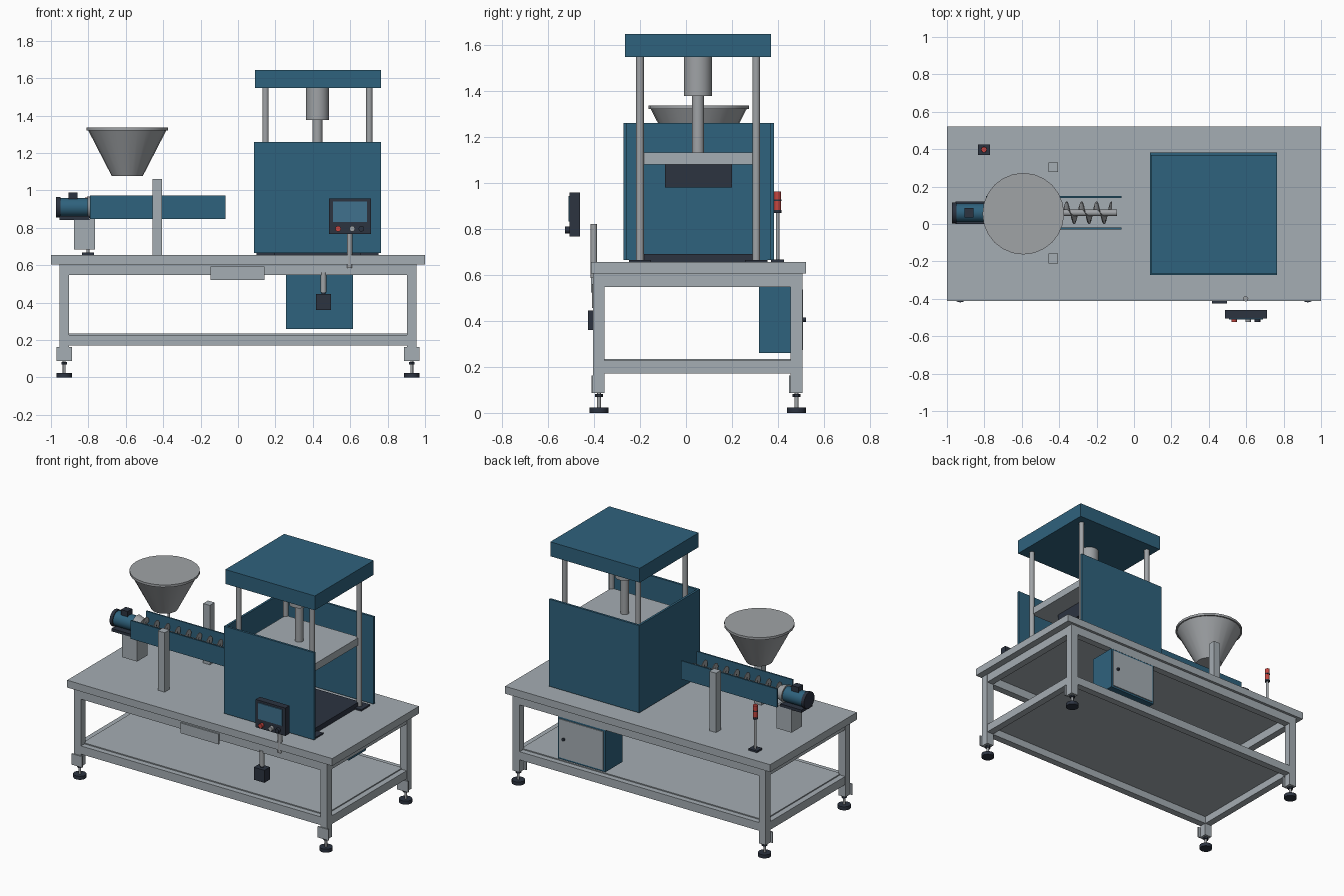
import bpy, bmesh, math
from mathutils import Vector


def material(name, rgb):
    m = bpy.data.materials.new(name)
    m.diffuse_color = (*rgb, 1)
    return m


BLUE = material("machine_blue", (0.028, 0.122, 0.205))
GREY = material("frame_grey", (0.376, 0.418, 0.451))
DARK = material("dark_plastic", (0.025, 0.033, 0.051))
STEEL = material("bare_steel", (0.35, 0.366, 0.381))
RED = material("signal_red", (0.55, 0.06, 0.05))
SCREEN = material("screen_blue", (0.05, 0.165, 0.27))


def finish(bm, name, mat, smooth=False):
    bmesh.ops.recalc_face_normals(bm, faces=bm.faces)
    me = bpy.data.meshes.new(name)
    bm.to_mesh(me)
    bm.free()
    me.materials.append(mat)
    ob = bpy.data.objects.new(name, me)
    bpy.context.collection.objects.link(ob)
    if smooth:
        bpy.ops.object.select_all(action='DESELECT')
        ob.select_set(True)
        bpy.context.view_layer.objects.active = ob
        bpy.ops.object.shade_smooth_by_angle(angle=math.radians(35))
    return ob


def box(name, mat, x0, x1, y0, y1, z0, z1):
    bm = bmesh.new()
    bmesh.ops.create_cube(bm, size=1)
    for v in bm.verts:
        v.co = ((x0 + x1) / 2 + v.co.x * (x1 - x0),
                (y0 + y1) / 2 + v.co.y * (y1 - y0),
                (z0 + z1) / 2 + v.co.z * (z1 - z0))
    return finish(bm, name, mat)


def rod(name, mat, a, b, r, r2=None, sides=24):
    """Cylinder or cone from point a to point b."""
    a, b = Vector(a), Vector(b)
    bm = bmesh.new()
    bmesh.ops.create_cone(bm, cap_ends=True, segments=sides, radius1=r,
                          radius2=r if r2 is None else r2, depth=(b - a).length)
    q = (b - a).to_track_quat('Z', 'Y')
    for v in bm.verts:
        v.co = q @ v.co + (a + b) / 2
    return finish(bm, name, mat, True)


# Table top, frame and shelf
box("table_top", GREY, -1, 1, -0.413, 0.522, 0.605, 0.655)
for z0, z1, label in ((0.547, 0.605, "upper"), (0.172, 0.228, "lower")):
    for y in (-0.378, 0.48):
        box(label + "_long_rail", GREY, -0.905, 0.905, y - 0.024, y + 0.024, z0, z1)
    for x in (-0.929, 0.929):
        box(label + "_cross_rail", GREY, x - 0.024, x + 0.024, -0.356, 0.458, z0, z1)
box("lower_shelf", GREY, -0.915, 0.915, -0.365, 0.467, 0.222, 0.235)

# Legs with foot brackets and levelling feet
for x in (-0.929, 0.929):
    for y in (-0.378, 0.48):
        box("leg", GREY, x - 0.026, x + 0.026, y - 0.025, y + 0.025, 0.087, 0.605)
        box("foot_bracket", GREY, x - 0.041, x + 0.041, y - 0.033, y - 0.025, 0.087, 0.162)
        rod("foot_stem", STEEL, (x, y, 0.02), (x, y, 0.09), 0.008)
        rod("foot_nut", DARK, (x, y, 0.07), (x, y, 0.082), 0.018, sides=6)
        rod("foot_pad", DARK, (x, y, 0), (x, y, 0.024), 0.041)

# Press guards, open on the right
box("front_guard", BLUE, 0.085, 0.765, -0.272, -0.257, 0.665, 1.26)
box("back_guard", BLUE, 0.085, 0.765, 0.368, 0.383, 0.665, 1.26)
box("side_guard", BLUE, 0.085, 0.1, -0.257, 0.368, 0.665, 1.26)

# Press columns, plates and ram
for x in (0.147, 0.702):
    for y in (-0.2, 0.305):
        rod("press_column", STEEL, (x, y, 0.655), (x, y, 1.55), 0.017)
        box("column_base", DARK, x - 0.048, x + 0.048, y - 0.048, y + 0.048, 0.655, 0.665)
box("press_bed", DARK, 0.147, 0.702, -0.2, 0.305, 0.655, 0.69)
box("press_head", BLUE, 0.09, 0.765, -0.265, 0.37, 1.547, 1.645)
box("moving_platen", GREY, 0.147, 0.702, -0.2, 0.305, 1.08, 1.13)
box("press_tool", DARK, 0.28, 0.57, -0.092, 0.2, 0.98, 1.08)
rod("ram_cylinder", STEEL, (0.425, 0.052, 1.377), (0.425, 0.052, 1.55), 0.061)
rod("ram_rod", STEEL, (0.425, 0.052, 1.13), (0.425, 0.052, 1.38), 0.027)

# Feed conveyor: side plates, shaft and spiral flight
CY, CZ = 0.06, 0.91
box("trough_side_front", BLUE, -0.79, -0.067, -0.029, -0.019, 0.847, 0.972)
box("trough_side_back", BLUE, -0.79, -0.067, 0.139, 0.149, 0.847, 0.972)
rod("screw_shaft", STEEL, (-0.76, CY, CZ), (-0.09, CY, CZ), 0.018)
bm = bmesh.new()
prev = None
turns, steps = 8, 24
for i in range(turns * steps + 1):
    t = i / steps
    ang = 2 * math.pi * t
    x = -0.76 + 0.08 * t
    ring = [bm.verts.new((x + dx, CY + r * math.cos(ang), CZ + r * math.sin(ang)))
            for r, dx in ((0.016, -0.002), (0.06, -0.002), (0.06, 0.002), (0.016, 0.002))]
    if prev:
        for k in range(4):
            n = (k + 1) % 4
            bm.faces.new((prev[k], prev[n], ring[n], ring[k]))
    else:
        bm.faces.new(ring)
    prev = ring
bm.faces.new(prev)
finish(bm, "screw_flight", STEEL, True)

# Drive motor and pedestal
rod("motor_body", BLUE, (-0.955, CY, CZ), (-0.805, CY, CZ), 0.05)
rod("motor_fan_cover", DARK, (-0.972, CY, CZ), (-0.95, CY, CZ), 0.056)
rod("gear_coupling", STEEL, (-0.805, CY, CZ), (-0.755, CY, CZ), 0.06, 0.045)
box("terminal_box", DARK, -0.907, -0.857, 0.035, 0.085, 0.95, 0.99)
box("motor_base", DARK, -0.955, -0.795, 0.0, 0.12, 0.843, 0.862)
box("motor_pedestal", GREY, -0.877, -0.765, 0.005, 0.115, 0.685, 0.847)

# Hopper and its support posts
HX, HY = -0.592, 0.055
rod("hopper", STEEL, (HX, HY, 1.077), (HX, HY, 1.325), 0.083, 0.211)
rod("hopper_rim", STEEL, (HX, HY, 1.32), (HX, HY, 1.336), 0.218)
for y in (-0.185, 0.303):
    box("hopper_post", GREY, -0.457, -0.406, y - 0.026, y + 0.026, 0.655, 1.06)

# Signal tower
box("tower_base", DARK, -0.834, -0.77, 0.37, 0.426, 0.655, 0.667)
rod("tower_pole", STEEL, (-0.802, 0.398, 0.66), (-0.802, 0.398, 0.87), 0.008)
rod("tower_collar", DARK, (-0.802, 0.398, 0.868), (-0.802, 0.398, 0.882), 0.016)
rod("tower_lower_lamp", RED, (-0.802, 0.398, 0.882), (-0.802, 0.398, 0.92), 0.015)
rod("tower_divider", DARK, (-0.802, 0.398, 0.92), (-0.802, 0.398, 0.928), 0.016)
rod("tower_upper_lamp", RED, (-0.802, 0.398, 0.928), (-0.802, 0.398, 0.962), 0.015)

# Control panel with screen and buttons
box("control_panel", DARK, 0.487, 0.711, -0.505, -0.46, 0.767, 0.957)
box("control_screen", SCREEN, 0.508, 0.69, -0.511, -0.505, 0.832, 0.942)
for x, mat in ((0.535, RED), (0.61, STEEL), (0.66, DARK)):
    rod("panel_button", mat, (x, -0.5, 0.795), (x, -0.525, 0.795), 0.015)
rod("panel_pole", STEEL, (0.597, -0.4, 0.585), (0.597, -0.4, 0.82), 0.014)

# Hanging switch and front plate
box("hanging_switch", DARK, 0.417, 0.497, -0.425, -0.365, 0.36, 0.445)
rod("switch_neck", DARK, (0.457, -0.393, 0.44), (0.457, -0.393, 0.458), 0.01)
rod("switch_stem", STEEL, (0.457, -0.393, 0.455), (0.457, -0.393, 0.56), 0.015)
box("front_plate", GREY, -0.147, 0.142, -0.412, -0.402, 0.522, 0.592)

# Electrical cabinet with rear door
box("cabinet", BLUE, 0.257, 0.615, 0.317, 0.503, 0.26, 0.547)
box("cabinet_door", GREY, 0.27, 0.602, 0.503, 0.509, 0.273, 0.535)
rod("door_handle", DARK, (0.565, 0.505, 0.405), (0.565, 0.521, 0.405), 0.01)
